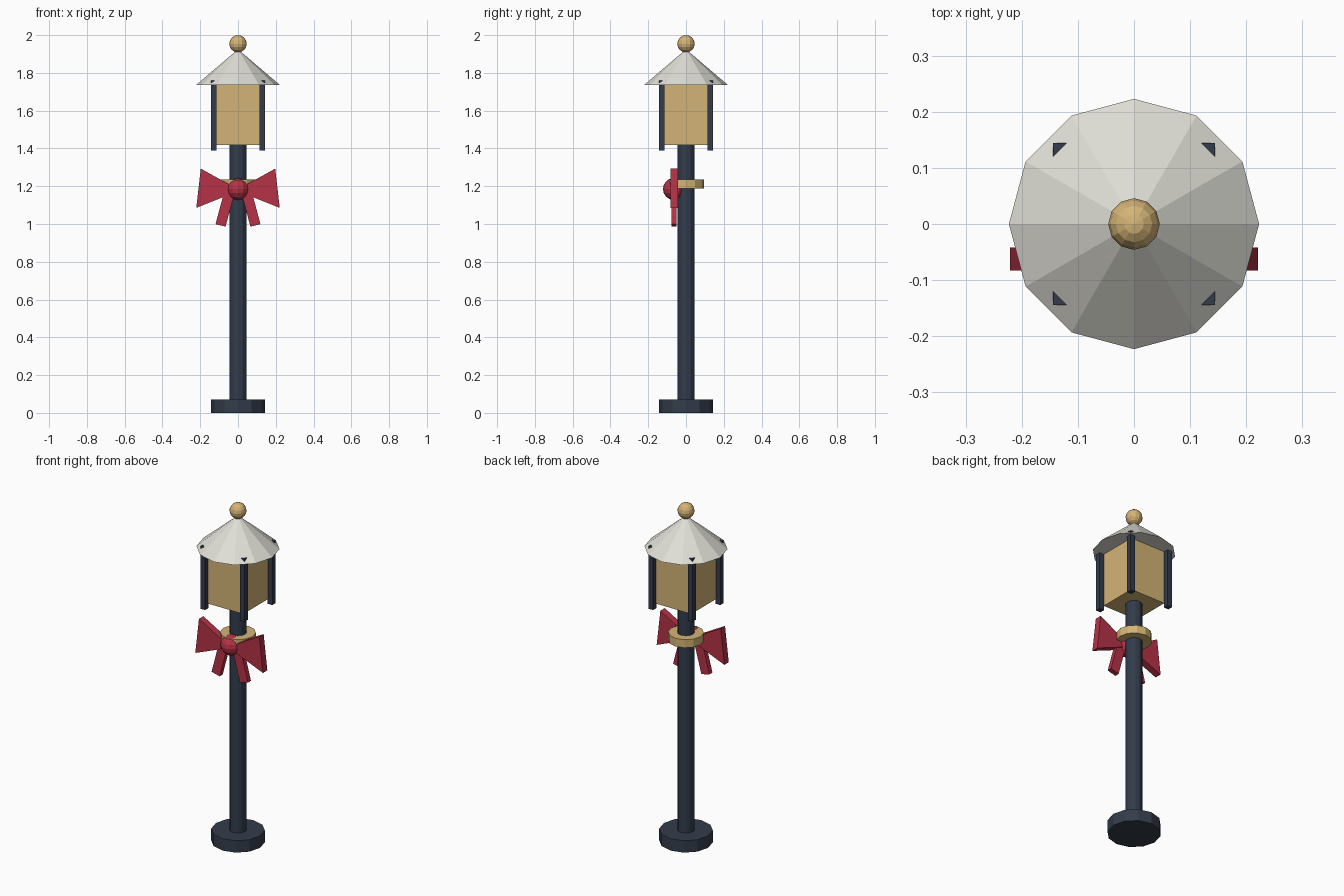
import bpy, bmesh
from mathutils import Vector

cube = bpy.data.objects.get("Cube")
if cube:
    bpy.data.objects.remove(cube, do_unlink=True)


def material(name, *srgb):
    """Flat colour given as 0-255 sRGB, stored as linear."""
    rgb = [((c / 255 + 0.055) / 1.055) ** 2.4 for c in srgb]
    mat = bpy.data.materials.new(name)
    mat.use_nodes = True
    mat.diffuse_color = (*rgb, 1)
    mat.node_tree.nodes["Principled BSDF"].inputs["Base Color"].default_value = (*rgb, 1)
    return mat


iron = material("dark iron", 51, 60, 75)
gold = material("warm gold", 212, 180, 118)
red = material("ribbon red", 182, 50, 70)
snow = material("pale roof", 224, 223, 214)


def finish(obj, name, mat):
    obj.name = obj.data.name = name
    obj.data.materials.append(mat)
    return obj


def cylinder(name, mat, radius, z0, z1, top=None):
    # twelve-sided, with a corner on each axis
    bpy.ops.mesh.primitive_cone_add(
        vertices=12, radius1=radius, radius2=radius if top is None else top,
        depth=z1 - z0, location=(0, 0, (z0 + z1) / 2))
    return finish(bpy.context.object, name, mat)


def box(name, mat, x, y, half, z0, z1):
    bpy.ops.mesh.primitive_cube_add(size=1, location=(x, y, (z0 + z1) / 2))
    obj = bpy.context.object
    obj.data.transform(((2 * half, 0, 0, 0), (0, 2 * half, 0, 0),
                        (0, 0, z1 - z0, 0), (0, 0, 0, 1)))
    return finish(obj, name, mat)


def ball(name, mat, radius, location):
    bpy.ops.mesh.primitive_uv_sphere_add(segments=12, ring_count=8,
                                         radius=radius, location=location)
    return finish(bpy.context.object, name, mat)


def slab(name, mat, outline, y0, y1):
    """Extrude an x-z outline from y0 to y1."""
    bm = bmesh.new()
    face = bm.faces.new([bm.verts.new((x, y0, z)) for x, z in outline])
    ext = bmesh.ops.extrude_face_region(bm, geom=[face])["geom"]
    moved = [v for v in ext if isinstance(v, bmesh.types.BMVert)]
    bmesh.ops.translate(bm, verts=moved, vec=Vector((0, y1 - y0, 0)))
    bmesh.ops.recalc_face_normals(bm, faces=bm.faces)
    mesh = bpy.data.meshes.new(name)
    bm.to_mesh(mesh)
    bm.free()
    obj = bpy.data.objects.new(name, mesh)
    bpy.context.collection.objects.link(obj)
    return finish(obj, name, mat)


# Pole
cylinder("base", iron, 0.144, 0, 0.07)
cylinder("pole", iron, 0.046, 0.05, 1.43)
cylinder("collar", gold, 0.096, 1.187, 1.235)

# Lantern
box("lantern_glass", gold, 0, 0, 0.115, 1.417, 1.745)
for fy, depth in ((-1, "front"), (1, "back")):
    for fx, side in ((1, "left"), (-1, "right")):
        box(f"{depth}_{side}_lantern_bar", iron, fx * 0.129, fy * 0.129,
            0.015, 1.39, 1.76)
cylinder("roof", snow, 0.223, 1.735, 1.925, top=0)
ball("finial", gold, 0.046, (0, 0, 1.954))

# Ribbon bow
loop = [(0.197, 1.293), (0.221, 1.085), (-0.01, 1.178)]
tail = [(0.119, 0.999), (0.066, 0.986), (0.016, 1.172), (0.069, 1.186)]
for s, side in ((1, "left"), (-1, "right")):
    slab(f"{side}_bow_loop", red, [(s * x, z) for x, z in loop], -0.083, -0.042)
    slab(f"{side}_bow_tail", red, [(s * x, z) for x, z in tail], -0.077, -0.049)
ball("bow_knot", red, 0.058, (0, -0.064, 1.185))
